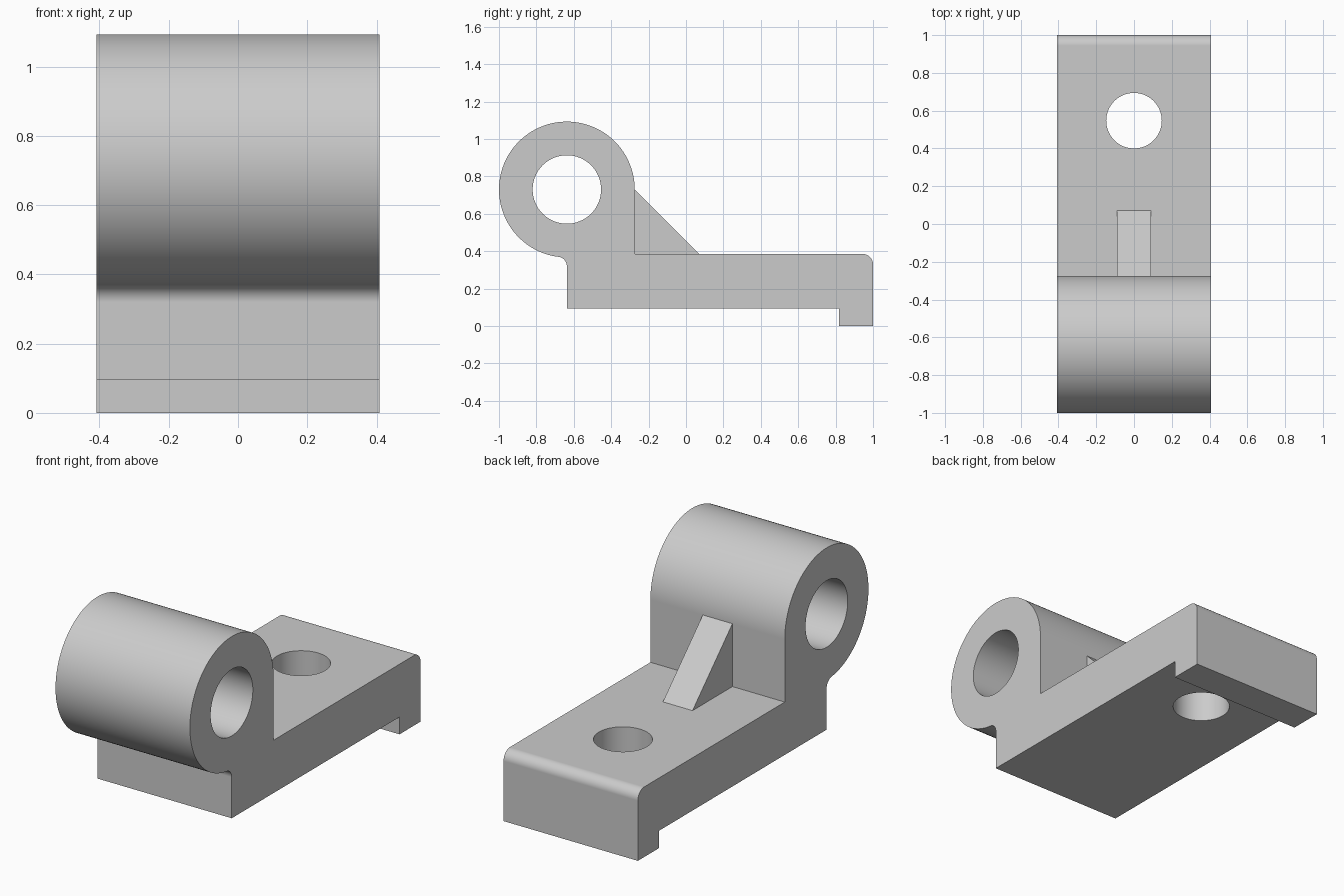
import bpy, bmesh
from math import sin, cos, pi, sqrt, atan2, radians
from mathutils import Matrix

default = bpy.data.objects.get("Cube")
if default:
    bpy.data.objects.remove(default, do_unlink=True)

grey = bpy.data.materials.new("light_grey")
grey.use_nodes = True
grey.diffuse_color = (0.6, 0.6, 0.6, 1)
grey.node_tree.nodes["Principled BSDF"].inputs["Base Color"].default_value = (0.6, 0.6, 0.6, 1)

HALF_W = 0.408                    # half width of the bracket
BY, BZ, R, BORE = -0.637, 0.73, 0.363, 0.183   # barrel axis, radius, bore
BOTTOM, TOP, BACK = 0.095, 0.385, 1.0          # base plate
FILLET, ROUND = 0.05, 0.055


def arc(cy, cz, r, a0, a1, n):
    return [(cy + r * cos(a0 + (a1 - a0) * i / n), cz + r * sin(a0 + (a1 - a0) * i / n))
            for i in range(n + 1)]


def make_object(name, bm):
    bmesh.ops.recalc_face_normals(bm, faces=bm.faces)
    mesh = bpy.data.meshes.new(name)
    bm.to_mesh(mesh)
    bm.free()
    mesh.materials.append(grey)
    obj = bpy.data.objects.new(name, mesh)
    bpy.context.collection.objects.link(obj)
    return obj


def extrude_profile(name, points, half):
    """Extrude a (y, z) outline along x."""
    bm = bmesh.new()
    face = bm.faces.new([bm.verts.new((-half, y, z)) for y, z in points])
    new = bmesh.ops.extrude_face_region(bm, geom=[face])["geom"]
    bmesh.ops.translate(bm, vec=(2 * half, 0, 0),
                        verts=[v for v in new if isinstance(v, bmesh.types.BMVert)])
    return make_object(name, bm)


def drill(target, name, radius, matrix):
    """Cut a round through hole and discard the cutter."""
    bm = bmesh.new()
    bmesh.ops.create_cone(bm, cap_ends=True, segments=64, radius1=radius,
                          radius2=radius, depth=3, matrix=matrix)
    cutter = make_object(name, bm)
    cutter.hide_render = True
    mod = target.modifiers.new(name, "BOOLEAN")
    mod.operation, mod.solver, mod.object = "DIFFERENCE", "EXACT", cutter
    bpy.context.view_layer.objects.active = target
    bpy.ops.object.modifier_apply(modifier=mod.name)
    bpy.data.objects.remove(cutter, do_unlink=True)


# Side outline: lip, base plate, barrel and the small fillet under the barrel
fy = BY - FILLET
fz = BZ - sqrt((R + FILLET) ** 2 - FILLET ** 2)
touch = atan2(BZ - fz, BY - fy)             # where the fillet meets the barrel
outline = [(BY, BOTTOM), (0.818, BOTTOM), (0.818, 0), (BACK, 0)]
outline += arc(BACK - ROUND, TOP - ROUND, ROUND, 0, pi / 2, 10)
outline += [(BY + R, TOP)]
outline += arc(BY, BZ, R, 0, pi + touch, 72)
outline += arc(fy, fz, FILLET, touch, 0, 10)[1:]
body = extrude_profile("bracket_body", outline, HALF_W)

# Barrel bore and mounting hole
drill(body, "barrel_bore", BORE, Matrix.Translation((0, BY, BZ)) @ Matrix.Rotation(pi / 2, 4, "Y"))
drill(body, "mounting_hole", 0.147, Matrix.Translation((0, 0.547, 0)))

# Sloping rib, its hidden edges set into the body
rib = extrude_profile("support_rib", [(BY + R - 0.015, TOP - 0.015), (0.072, TOP - 0.015),
                                      (0.072, TOP), (BY + R, BZ), (BY + R - 0.015, BZ)], 0.09)

# Smooth round surfaces, crisp edges
bpy.ops.object.select_all(action="DESELECT")
body.select_set(True)
bpy.context.view_layer.objects.active = body
bpy.ops.object.shade_smooth_by_angle(angle=radians(30))
weighted = body.modifiers.new("clean_shading", "WEIGHTED_NORMAL")
weighted.keep_sharp = True
